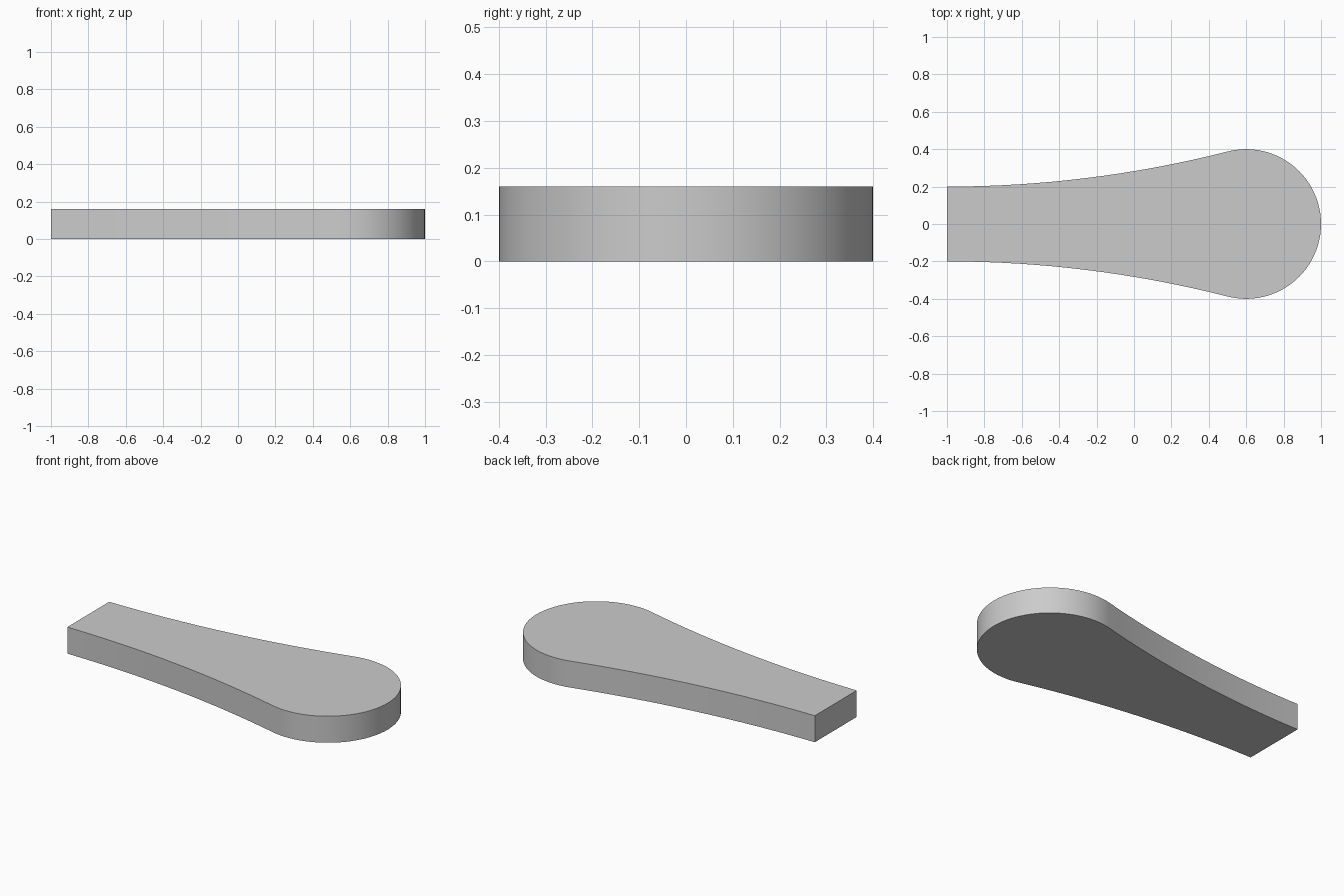
import bpy
import bmesh
from math import asin, atan2, cos, pi, sin

cube = bpy.data.objects.get("Cube")
if cube:
    bpy.data.objects.remove(cube, do_unlink=True)

HEIGHT = 0.16
HEAD_X, HEAD_R = 0.6, 0.4     # round end
TAIL_X, TAIL_Y = -1.0, 0.2    # square end

# Radius of the concave side arc: level at the tail, tangent to the head
run = HEAD_X - TAIL_X
side_r = (run**2 + TAIL_Y**2 - HEAD_R**2) / (2 * (HEAD_R - TAIL_Y))
side_y = TAIL_Y + side_r
sweep = asin(run / (side_r + HEAD_R))
tangent = atan2(side_y, -run)

# Upper side from the tail to the head, then half of the round head
SIDE_STEPS, HEAD_STEPS = 16, 26
half = []
for i in range(SIDE_STEPS):
    a = sweep * i / SIDE_STEPS
    half.append((TAIL_X + side_r * sin(a), side_y - side_r * cos(a)))
for i in range(HEAD_STEPS + 1):
    a = tangent * (1 - i / HEAD_STEPS)
    half.append((HEAD_X + HEAD_R * cos(a), HEAD_R * sin(a)))

# Mirror the half outline and extrude it upward
outline = half + [(x, -y) for x, y in reversed(half[:-1])]
bm = bmesh.new()
base = bm.faces.new([bm.verts.new((x, y, 0)) for x, y in outline])
top = bmesh.ops.extrude_face_region(bm, geom=[base], use_keep_orig=True)
bmesh.ops.translate(bm, vec=(0, 0, HEIGHT),
                    verts=[v for v in top["geom"] if isinstance(v, bmesh.types.BMVert)])
bmesh.ops.recalc_face_normals(bm, faces=bm.faces)

mesh = bpy.data.meshes.new("tapered_plate")
bm.to_mesh(mesh)
bm.free()
plate = bpy.data.objects.new("tapered_plate", mesh)
bpy.context.collection.objects.link(plate)

# Plain grey
grey = bpy.data.materials.new("light_grey")
grey.use_nodes = True
colour = (0.6, 0.6, 0.6, 1)
grey.diffuse_color = colour
grey.node_tree.nodes["Principled BSDF"].inputs["Base Color"].default_value = colour
mesh.materials.append(grey)

# Smooth curved walls with sharp rims
bpy.ops.object.select_all(action="DESELECT")
plate.select_set(True)
bpy.context.view_layer.objects.active = plate
bpy.ops.object.shade_smooth_by_angle(angle=pi / 6)
